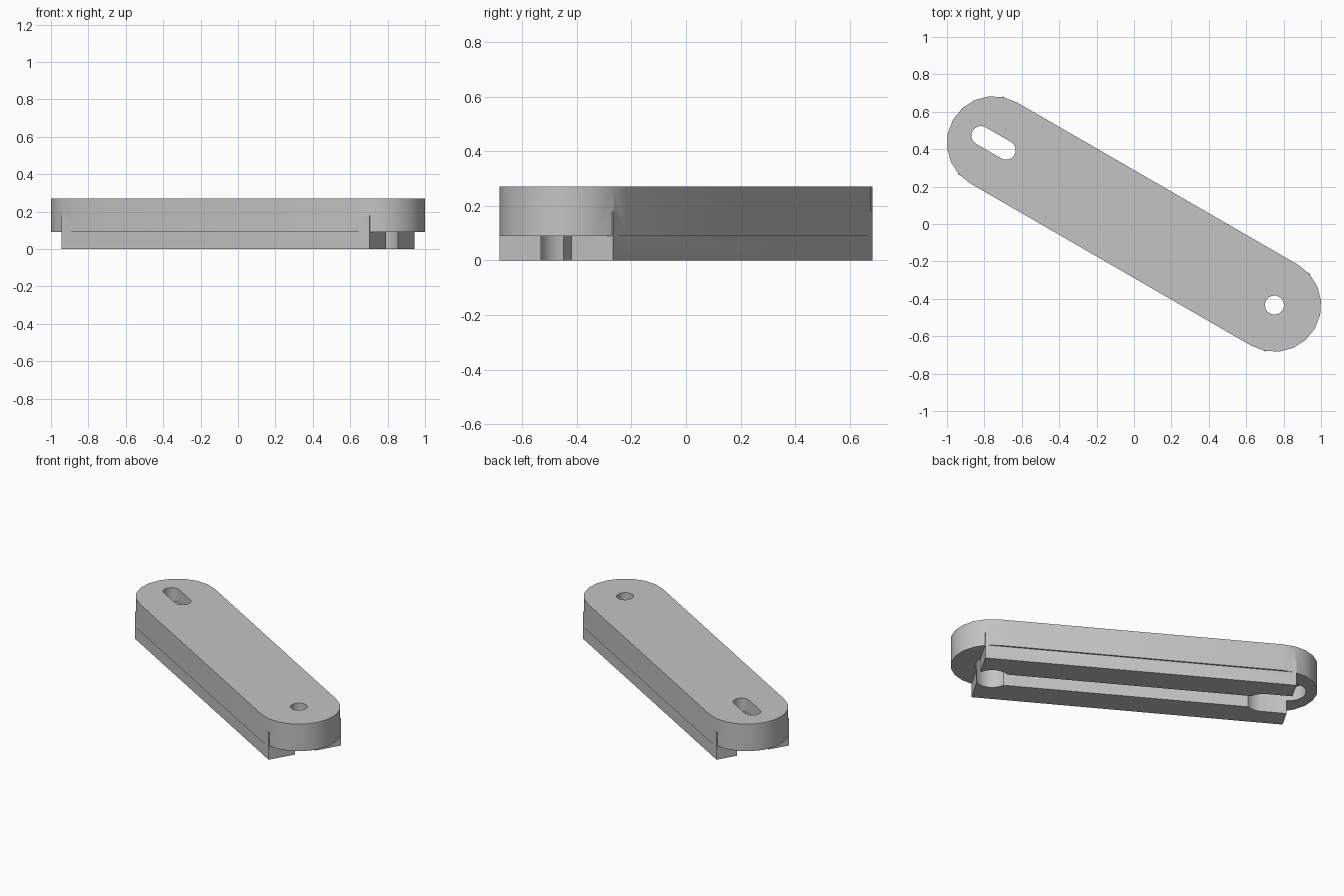
import bpy, bmesh
from math import pi, cos, sin, radians

if "Cube" in bpy.data.objects:
    bpy.data.objects.remove(bpy.data.objects["Cube"], do_unlink=True)

ANGLE = radians(-30)      # bar direction seen from above
REACH = 0.867             # hole distance from the middle

grey = bpy.data.materials.new("plain grey")
grey.use_nodes = True
colour = (0.55, 0.55, 0.55, 1)
grey.diffuse_color = colour
grey.node_tree.nodes["Principled BSDF"].inputs["Base Color"].default_value = colour


def prism(name, outline, z0, z1):
    """Extrude a flat outline between two heights, turned to the bar direction."""
    bm = bmesh.new()
    face = bm.faces.new([bm.verts.new((x, y, z0)) for x, y in outline])
    top = bmesh.ops.extrude_face_region(bm, geom=[face])["geom"]
    bmesh.ops.translate(bm, vec=(0, 0, z1 - z0),
                        verts=[v for v in top if isinstance(v, bmesh.types.BMVert)])
    bmesh.ops.recalc_face_normals(bm, faces=bm.faces)
    mesh = bpy.data.meshes.new(name)
    bm.to_mesh(mesh)
    bm.free()
    mesh.materials.append(grey)
    obj = bpy.data.objects.new(name, mesh)
    obj.rotation_euler.z = ANGLE
    bpy.context.collection.objects.link(obj)
    return obj


def capsule(centre, half, radius, steps=10):
    """Outline of a slot lying along x; a circle when half is zero."""
    points = []
    for side in (1, -1):
        count = steps + 1 if half else steps
        for i in range(count):
            a = -pi / 2 + pi * i / steps
            points.append((centre + side * (half + radius * cos(a)),
                           side * radius * sin(a)))
    return points


def rectangle(x, y):
    return [(-x, -y), (x, -y), (x, y), (-x, y)]


def combine(target, tool, operation):
    mod = target.modifiers.new(operation.lower(), "BOOLEAN")
    mod.operation = operation
    mod.solver = "EXACT"
    mod.object = tool
    bpy.ops.object.select_all(action="DESELECT")
    bpy.context.view_layer.objects.active = target
    target.select_set(True)
    bpy.ops.object.modifier_apply(modifier=mod.name)
    bpy.data.objects.remove(tool, do_unlink=True)


# Rounded upper plate joined to the square-ended base
bar = prism("mounting_bar", capsule(0, REACH, 0.25), 0.09, 0.27)
combine(bar, prism("base_block", rectangle(0.95, 0.24), 0, 0.18), "UNION")

# Lengthwise channel, then the screw head pockets, then the screw openings
cuts = [("channel", rectangle(REACH, 0.065), -0.05, 0.18),
        ("round_pocket", capsule(REACH, 0, 0.105), -0.06, 0.181),
        ("slot_pocket", capsule(-REACH, 0.078, 0.105), -0.06, 0.181),
        ("round_hole", capsule(REACH, 0, 0.051), -0.1, 0.4),
        ("slot_hole", capsule(-REACH, 0.078, 0.051), -0.1, 0.4)]
for name, outline, z0, z1 in cuts:
    combine(bar, prism(name, outline, z0, z1), "DIFFERENCE")

bpy.ops.object.shade_smooth_by_angle(angle=radians(30))
